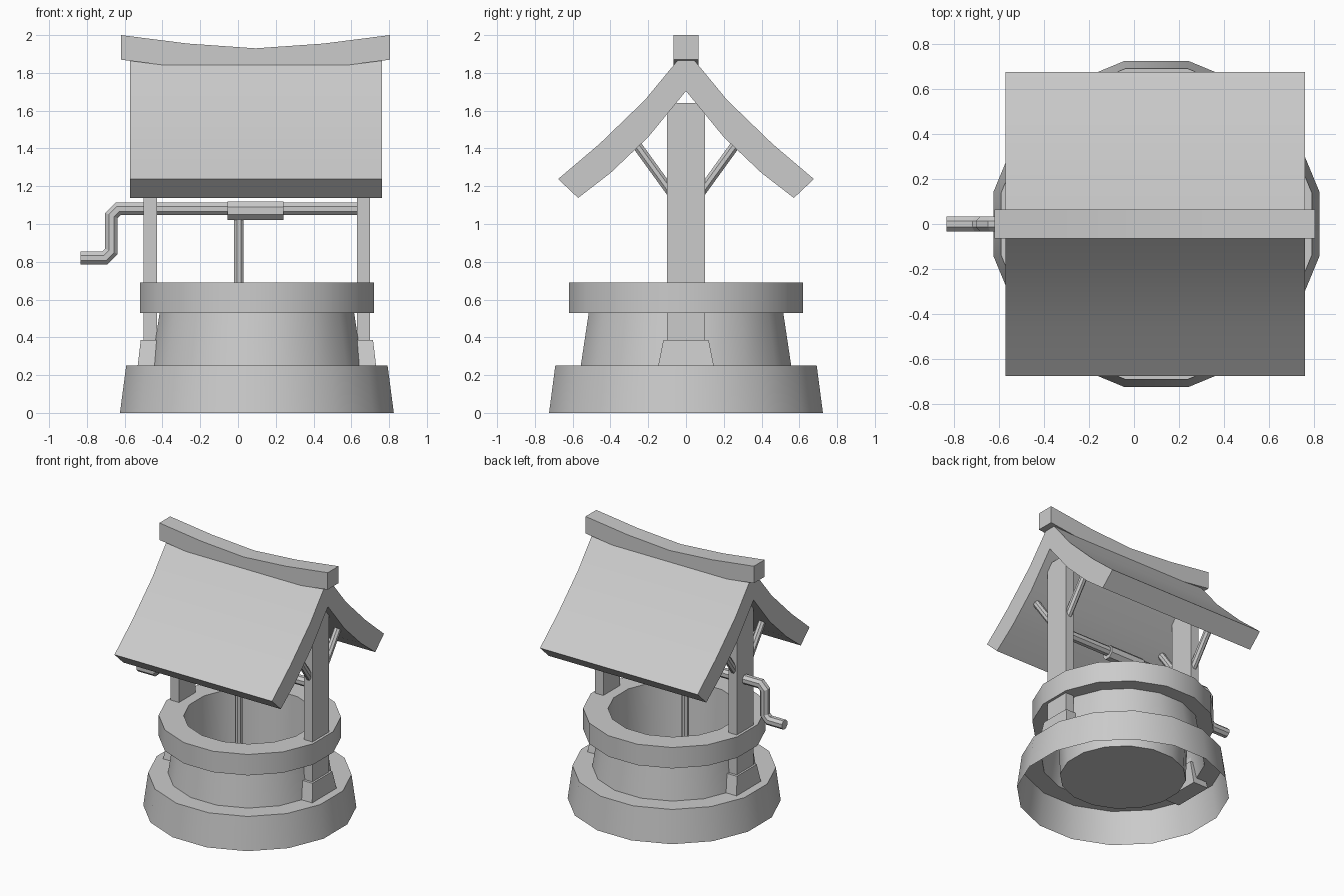
import bpy, bmesh, math
from mathutils import Vector

if "Cube" in bpy.data.objects:
    bpy.data.objects.remove(bpy.data.objects["Cube"])

CX = 0.10  # the well axis sits slightly right of the origin because of the crank


def loft(name, rings, cap_start=True, cap_end=True):
    """Skin a list of equal-length vertex rings into one object."""
    bm = bmesh.new()
    vs = [[bm.verts.new(p) for p in r] for r in rings]
    n = len(rings[0])
    for a, b in zip(vs, vs[1:]):
        for j in range(n):
            k = (j + 1) % n
            bm.faces.new((a[j], a[k], b[k], b[j]))
    if cap_start:
        bm.faces.new(vs[0][::-1])
    if cap_end:
        bm.faces.new(vs[-1])
    if cap_start and cap_end:
        bmesh.ops.recalc_face_normals(bm, faces=bm.faces[:])
    me = bpy.data.meshes.new(name)
    bm.to_mesh(me)
    bm.free()
    ob = bpy.data.objects.new(name, me)
    bpy.context.collection.objects.link(ob)
    bpy.ops.object.select_all(action='DESELECT')
    ob.select_set(True)
    bpy.context.view_layer.objects.active = ob
    bpy.ops.object.shade_smooth_by_angle(angle=math.radians(30))
    return ob


def tube(name, pts, r, n=8):
    """Round bar with mitred bends."""
    pts = [Vector(p) for p in pts]
    dirs = [(b - a).normalized() for a, b in zip(pts, pts[1:])]
    side = Vector((0, 1, 0)) if abs(dirs[0].y) < 0.1 else Vector((1, 0, 0))
    rings = []
    for i, p in enumerate(pts):
        d0, d1 = dirs[max(i - 1, 0)], dirs[min(i, len(dirs) - 1)]
        t = (d0 + d1).normalized()
        up = t.cross(side) / t.dot(d0)
        ring = []
        for j in range(n):
            a = 2 * math.pi * (j + 0.5) / n
            ring.append(p + (side * math.cos(a) + up * math.sin(a)) * r)
        rings.append(ring)
    return loft(name, rings)


def rect(x0, x1, y, z):
    return [(x0, -y, z), (x1, -y, z), (x1, y, z), (x0, y, z)]


# stone well: one 16-sided lathe from base, wall, collar to inner shaft
profile = [(0.725, 0), (0.692, 0.25), (0.557, 0.25), (0.515, 0.53),
           (0.62, 0.53), (0.62, 0.69), (0.45, 0.69), (0.43, 0.12)]
N = 16
rings = []
for ap, z in profile:
    R = ap / math.cos(math.pi / N)
    rings.append([(CX + R * math.cos(2 * math.pi * (j + 0.5) / N),
                   R * math.sin(2 * math.pi * (j + 0.5) / N), z) for j in range(N)])
loft("stone_well", rings, cap_start=False)

# posts, feet and braces on both sides
for s, side in ((-1, "left"), (1, "right")):
    xi, xo = CX + s * 0.53, CX + s * 0.60
    loft(side + "_post", [rect(min(xi, xo), max(xi, xo), 0.10, z) for z in (0.3, 1.64)])
    foot = []
    for out, y, z in ((0.637, 0.157, 0.2), (0.615, 0.12, 0.385)):
        a, b = CX + s * 0.51, CX + s * out
        foot.append(rect(min(a, b), max(a, b), y, z))
    loft(side + "_foot", foot)
    for t, face in ((-1, "front"), (1, "back")):
        x = CX + s * 0.565
        tube(f"{side}_{face}_brace", [(x, t * 0.07, 1.155), (x, t * 0.28, 1.445)], 0.027)

# flared roof: one chevron section extruded along x
outer = [(0.677, 1.238), (0.458, 1.424), (0.218, 1.656)]
inner = [(0.20, 1.46), (0.40, 1.27), (0.571, 1.138)]
section = (outer + [(0, 1.92)] + [(-y, z) for y, z in outer[::-1]]
           + [(-y, z) for y, z in inner[::-1]] + [(0, 1.704)] + inner)
loft("roof", [[(x, y, z) for y, z in section] for x in (-0.572, 0.762)])

# sagging ridge beam
beam = []
for x, z in ((-0.62, 2.0), (-0.265, 1.955), (0.093, 1.93), (0.451, 1.955), (0.805, 2.0)):
    beam.append([(x, -0.065, z - 0.13), (x, 0.065, z - 0.13), (x, 0.065, z), (x, -0.065, z)])
loft("ridge_beam", beam)

# axle with crank handle, rope drum and rope
tube("axle_crank", [(0.65, 0, 1.08), (-0.635, 0, 1.08), (-0.67, 0, 1.045),
                    (-0.67, 0, 0.855), (-0.705, 0, 0.82), (-0.835, 0, 0.82)], 0.036)
tube("rope_drum", [(-0.055, 0, 1.07), (0.24, 0, 1.07)], 0.054)
tube("rope", [(0.005, 0, 1.05), (0.005, 0, 0.13)], 0.027)
